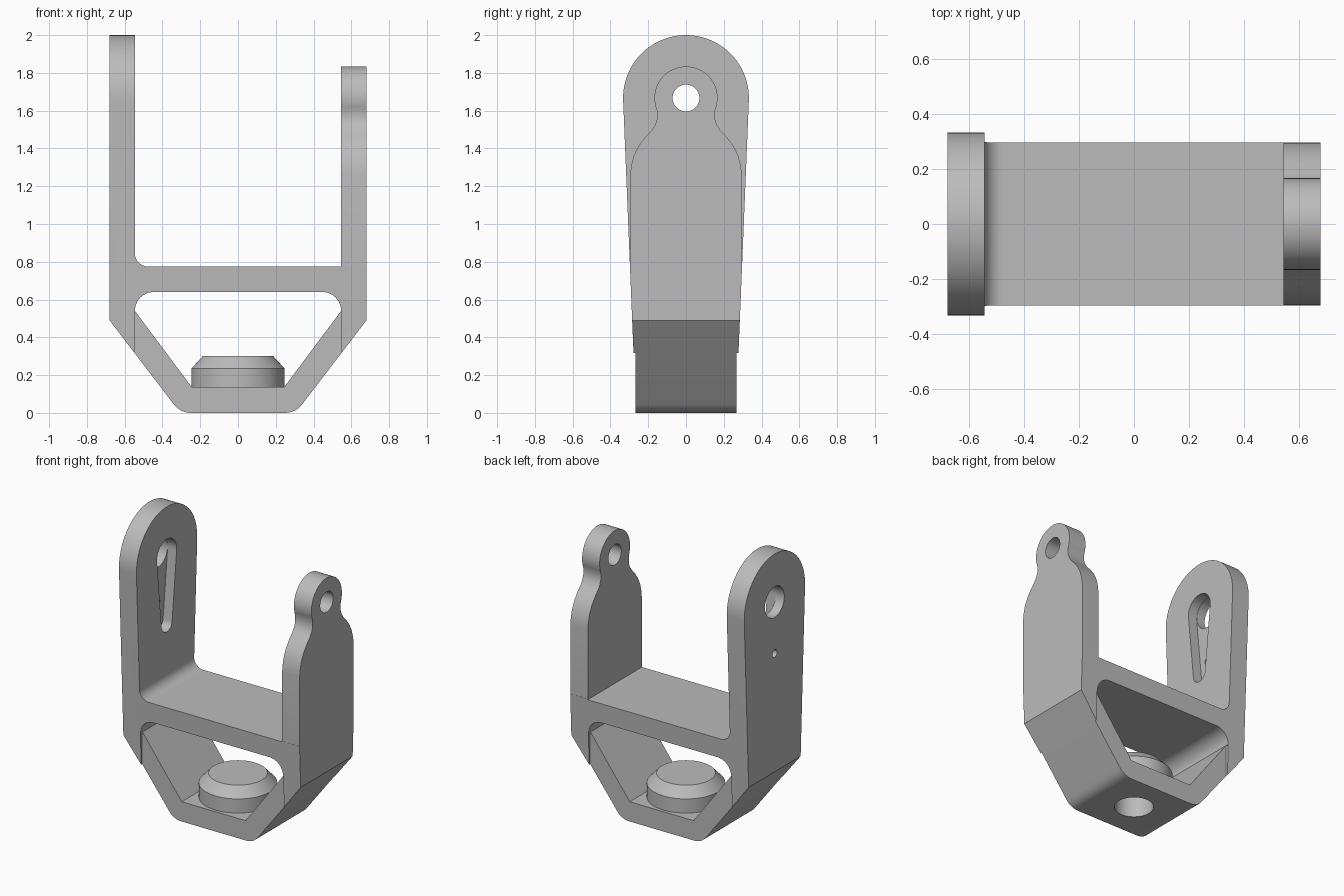
import bpy, bmesh, math
from mathutils import Vector

cube = bpy.data.objects.get("Cube")
if cube:
    bpy.data.objects.remove(cube, do_unlink=True)

# Main dimensions
OUT, INN = 0.68, 0.546       # outer and inner faces of the arms
PIVOT = 1.667                # height of the pivot axis
DECK = 0.775                 # top of the crossbar

grey = bpy.data.materials.new("light_grey")
grey.use_nodes = True
grey.diffuse_color = (0.5, 0.5, 0.5, 1)
grey.node_tree.nodes["Principled BSDF"].inputs["Base Color"].default_value = (0.5, 0.5, 0.5, 1)


def arc(cx, cy, r, start, end, steps=12):
    angles = [math.radians(start + (end - start) * i / steps) for i in range(steps + 1)]
    return [(cx + r * math.cos(a), cy + r * math.sin(a)) for a in angles]


def circle(cx, cy, r, steps=48):
    return arc(cx, cy, r, 0, 360, steps)[:-1]


def mirrored(half):
    """Closes a half outline across the vertical axis."""
    return half + [(-a, b) for a, b in reversed(half)]


def make_object(name, bm):
    bmesh.ops.recalc_face_normals(bm, faces=bm.faces)
    mesh = bpy.data.meshes.new(name)
    bm.to_mesh(mesh)
    bm.free()
    mesh.materials.append(grey)
    obj = bpy.data.objects.new(name, mesh)
    bpy.context.collection.objects.link(obj)
    return obj


def prism(name, outline, axis, lo, hi):
    """Extrudes a flat outline along one axis."""
    place = {"x": lambda a, b: (lo, a, b),
             "y": lambda a, b: (a, lo, b),
             "z": lambda a, b: (a, b, lo)}[axis]
    bm = bmesh.new()
    face = bm.faces.new([bm.verts.new(place(a, b)) for a, b in outline])
    new = bmesh.ops.extrude_face_region(bm, geom=[face])["geom"]
    shift = Vector((axis == "x", axis == "y", axis == "z")) * (hi - lo)
    bmesh.ops.translate(bm, vec=shift, verts=[v for v in new if isinstance(v, bmesh.types.BMVert)])
    return make_object(name, bm)


def lathe(name, profile, steps=64):
    """Turns a radius and height profile around the vertical axis."""
    bm = bmesh.new()
    verts = [bm.verts.new((r, 0, z)) for r, z in profile]
    edges = [bm.edges.new(pair) for pair in zip(verts, verts[1:])]
    bmesh.ops.spin(bm, geom=verts + edges, cent=(0, 0, 0), axis=(0, 0, 1),
                   angle=math.tau, steps=steps, use_merge=True)
    bmesh.ops.remove_doubles(bm, verts=bm.verts, dist=0.0001)
    return make_object(name, bm)


def combine(body, tool, operation):
    """Applies a boolean and removes the helper shape."""
    tool.hide_render = True
    mod = body.modifiers.new("combine", "BOOLEAN")
    mod.operation, mod.object, mod.solver = operation, tool, "EXACT"
    bpy.ops.object.select_all(action="DESELECT")
    body.select_set(True)
    bpy.context.view_layer.objects.active = body
    bpy.ops.object.modifier_apply(modifier=mod.name)
    bpy.data.objects.remove(tool, do_unlink=True)


# Front outline of the yoke: arms, crossbar and V shaped foot
def foot_corner():
    a, corner, b = Vector((0.342, 0.048)), Vector((0.306, 0)), Vector((0.246, 0))
    return [tuple(a * (1 - t) ** 2 + corner * 2 * t * (1 - t) + b * t * t)
            for t in [i / 8 for i in range(9)]]


right_half = [(OUT, 2.1), (OUT, 0.49)] + foot_corner()
fillet = 0.07
yoke_outline = (mirrored(right_half)
                + [(-INN, 2.1)]
                + arc(-INN + fillet, DECK + fillet, fillet, 180, 270)
                + [(INN, DECK), (INN, 2.1)])
yoke = prism("yoke_frame", yoke_outline, "y", -0.45, 0.45)

# Opening under the crossbar
opening = mirrored([(0.245, 0.137)] + arc(INN - 0.1, 0.54, 0.1, 0, 90))
combine(yoke, prism("opening_cutter", opening, "y", -0.6, 0.6), "DIFFERENCE")

# Tapered side outline with the round top of the tall arm
side = mirrored([(0.278, -0.2), (0.278, 0.32)] + arc(0, PIVOT, 0.333, -2, 89, 28))
combine(yoke, prism("side_outline", side, "x", -0.9, 0.9), "INTERSECT")

# Shoulders and rounded lug of the short arm
shoulder = [(0.296, 0.78), (0.296, 1.26), (0.29, 1.31), (0.277, 1.36), (0.253, 1.41),
            (0.22, 1.455), (0.182, 1.495), (0.163, 1.525), (0.153, 1.555), (0.153, 1.58)]
lug = mirrored(shoulder + arc(0, PIVOT, 0.167, -22, 88, 20))
around_lug = lug + [(-0.5, 0.78), (-0.5, 2.2), (0.5, 2.2), (0.5, 0.78)]
combine(yoke, prism("shoulder_cutter", around_lug, "x", 0.5, 0.9), "DIFFERENCE")

# Slightly narrower foot between the arms
foot_zone = mirrored([(INN + 0.002, -0.1), (INN + 0.002, 0.538)])
for lo, hi in ((0.267, 0.6), (-0.6, -0.267)):
    combine(yoke, prism("foot_cutter", foot_zone, "y", lo, hi), "DIFFERENCE")

# Chamfered boss on the foot, with a blind bore from below
boss = lathe("boss", [(0, 0.1), (0.247, 0.1), (0.247, 0.235), (0.185, 0.302), (0, 0.302)])
combine(yoke, boss, "UNION")
combine(yoke, prism("bore_cutter", circle(0, 0, 0.125), "z", -0.1, 0.235), "DIFFERENCE")

# Pivot hole in the short arm
combine(yoke, prism("pivot_cutter", circle(0, PIVOT, 0.071), "x", 0.4, 0.9), "DIFFERENCE")

# Tapered pocket, access hole and screw hole in the tall arm
pocket = arc(0, PIVOT, 0.108, -6, 186, 32) + arc(0, 1.19, 0.058, 186, 354, 24)
combine(yoke, prism("pocket_cutter", pocket, "x", -0.615, -0.45), "DIFFERENCE")
for z, r in ((PIVOT, 0.106), (1.31, 0.026)):
    combine(yoke, prism("hole_cutter", circle(0, z, r), "x", -0.9, -0.58), "DIFFERENCE")

# Smooth curved faces, keep machined edges crisp
yoke.select_set(True)
bpy.context.view_layer.objects.active = yoke
bpy.ops.object.shade_smooth_by_angle(angle=math.radians(25))
